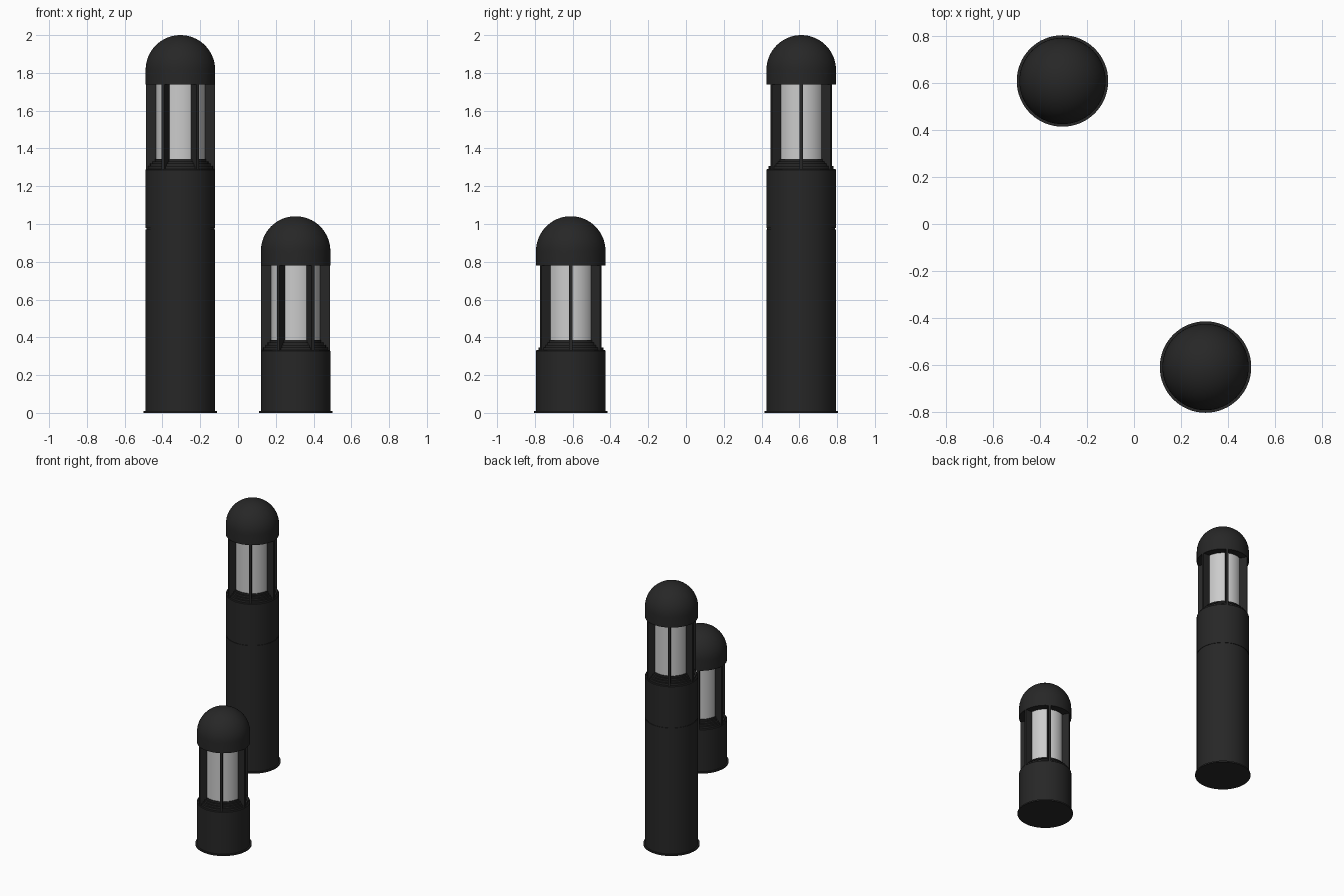
import bpy, bmesh, math
from mathutils import Matrix, Vector

if "Cube" in bpy.data.objects:
    bpy.data.objects.remove(bpy.data.objects["Cube"])

SEG = 64
R = 0.184          # body radius
LENS_R = 0.13

black = bpy.data.materials.new("black_paint")
black.diffuse_color = (0.02, 0.02, 0.02, 1)
black.use_nodes = True
black.node_tree.nodes["Principled BSDF"].inputs["Base Color"].default_value = black.diffuse_color
glass = bpy.data.materials.new("frosted_glass")
glass.diffuse_color = (0.8, 0.8, 0.8, 1)
glass.use_nodes = True
glass.node_tree.nodes["Principled BSDF"].inputs["Base Color"].default_value = glass.diffuse_color


def finish(name, bm, loc, mat):
    bmesh.ops.recalc_face_normals(bm, faces=bm.faces)
    me = bpy.data.meshes.new(name)
    bm.to_mesh(me)
    bm.free()
    me.materials.append(mat)
    ob = bpy.data.objects.new(name, me)
    ob.location = loc
    bpy.context.collection.objects.link(ob)
    bpy.ops.object.select_all(action='DESELECT')
    ob.select_set(True)
    bpy.context.view_layer.objects.active = ob
    bpy.ops.object.shade_smooth_by_angle(angle=math.radians(30))
    return ob


def lathe(name, profile, loc, mat=black):
    """Spin an (r, z) profile around the z axis."""
    bm = bmesh.new()
    vs = [bm.verts.new((r, 0, z)) for r, z in profile]
    es = [bm.edges.new(p) for p in zip(vs, vs[1:])]
    bmesh.ops.spin(bm, geom=vs + es, cent=(0, 0, 0), axis=(0, 0, 1),
                   angle=math.tau, steps=SEG, use_merge=True)
    bmesh.ops.remove_doubles(bm, verts=bm.verts, dist=1e-5)
    return finish(name, bm, loc, mat)


def bollard(prefix, x, y, top, seam=None):
    loc = Vector((x, y, 0))
    head = loc + Vector((0, 0, top))

    # foot flange
    lathe(prefix + "_foot_flange",
          [(0, 0), (0.195, 0), (0.195, 0.01), (0.18, 0.01)], loc)

    # post, with a shallow joint groove on the tall one
    post = [(0.18, 0.01), (R, 0.01)]
    if seam:
        post += [(R, seam - 0.003), (R - 0.004, seam - 0.003),
                 (R - 0.004, seam + 0.003), (R, seam + 0.003)]
    post += [(R, top - 0.004), (R - 0.004, top), (0, top)]
    lathe(prefix + "_post", post, loc)

    # stepped collar under the lens
    collar = [(0.172, 0)]
    for r, r2, z in ((0.172, 0.160, 0.015), (0.160, 0.148, 0.028),
                     (0.148, 0.136, 0.041)):
        collar += [(r, z), (r2, z)]
    collar += [(0.136, 0.054), (0.12, 0.054)]
    lathe(prefix + "_collar", collar, head)

    # lens cylinder
    lathe(prefix + "_lens", [(LENS_R, 0.04), (LENS_R, 0.455)], head, glass)

    # six radial fins
    bm = bmesh.new()
    inner, outer = LENS_R - 0.005, 0.183
    for i in range(6):
        m = (Matrix.Rotation(i * math.pi / 3, 4, 'Z')
             @ Matrix.Translation(((inner + outer) / 2, 0, 0.225))
             @ Matrix.Diagonal((outer - inner, 0.017, 0.455, 1)))
        bmesh.ops.create_cube(bm, size=1, matrix=m)
    finish(prefix + "_fins", bm, head, black)

    # domed cap
    dome = [(0, 0.448), (R, 0.448)]
    for i in range(17):
        a = math.pi / 2 * i / 16
        dome.append((R * math.cos(a), 0.525 + R * math.sin(a)))
    dome[-1] = (0, dome[-1][1])
    lathe(prefix + "_cap", dome, head)


bollard("tall", -0.305, 0.61, 1.291, seam=0.975)
bollard("short", 0.305, -0.61, 0.332)
